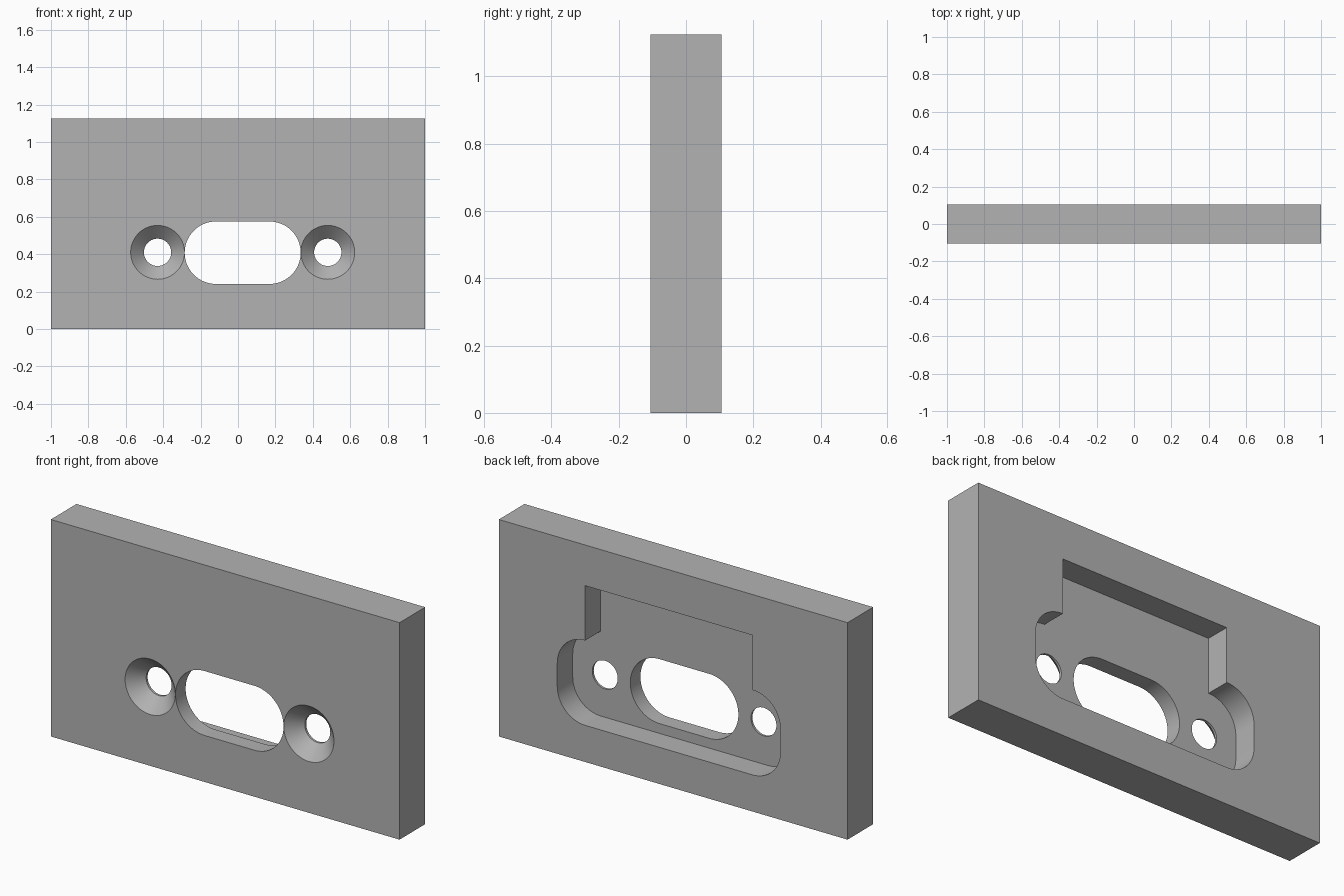
import bpy, bmesh
from math import sin, cos, pi

cube = bpy.data.objects.get("Cube")
if cube:
    bpy.data.objects.remove(cube, do_unlink=True)

WIDTH, DEPTH, HEIGHT = 2.0, 0.21, 1.125
FRONT, BACK = -DEPTH / 2, DEPTH / 2
FLOOR = BACK - 0.127          # bottom of the rear pocket
CX, CZ = 0.025, 0.41          # centre of the openings

grey = bpy.data.materials.new("plain grey")
grey.use_nodes = True
colour = (0.45, 0.45, 0.45, 1)
grey.diffuse_color = colour
grey.node_tree.nodes["Principled BSDF"].inputs["Base Color"].default_value = colour


def arc(x, z, radius, start, end, steps=16):
    """Points of an arc in the xz plane, angles in quarter turns."""
    angles = [(start + (end - start) * i / steps) * pi / 2 for i in range(steps + 1)]
    return [(x + radius * cos(a), z + radius * sin(a)) for a in angles]


def loft(name, sections):
    """Closed solid through outlines placed at successive y positions."""
    bm = bmesh.new()
    rings = [[bm.verts.new((x, y, z)) for x, z in outline] for y, outline in sections]
    for a, b in zip(rings, rings[1:]):
        for i in range(len(a)):
            j = (i + 1) % len(a)
            bm.faces.new((a[i], a[j], b[j], b[i]))
    bm.faces.new(rings[0])
    bm.faces.new(rings[-1])
    bmesh.ops.recalc_face_normals(bm, faces=bm.faces)
    mesh = bpy.data.meshes.new(name)
    bm.to_mesh(mesh)
    bm.free()
    mesh.materials.append(grey)
    obj = bpy.data.objects.new(name, mesh)
    bpy.context.collection.objects.link(obj)
    return obj


# Plate
w = WIDTH / 2
block = [(-w, 0), (w, 0), (w, HEIGHT), (-w, HEIGHT)]
plate = loft("mounting_plate", [(FRONT, block), (BACK, block)])

# Rear pocket: wide rounded recess with a rectangular recess above it
half, r, side = 0.48, 0.16, 0.06
pocket = (arc(CX + half, CZ - side, r, -1, 0)
          + arc(CX + half, CZ + side, r, 0, 1)
          + [(CX + half, 0.914), (CX - half, 0.914)]
          + arc(CX - half, CZ + side, r, 1, 2)
          + arc(CX - half, CZ - side, r, 2, 3))
cutters = [loft("pocket_cutter", [(FLOOR, pocket), (BACK + 0.1, pocket)])]

# Central slot with round ends
slot_r, slot_half = 0.167, 0.143
slot = (arc(CX + slot_half, CZ - 0.002, slot_r, -1, 1, 32)
        + arc(CX - slot_half, CZ - 0.002, slot_r, 1, 3, 32))
cutters.append(loft("slot_cutter", [(FRONT - 0.1, slot), (BACK + 0.1, slot)]))

# Countersunk screw holes
HOLE_R, SINK_R, OVER = 0.073, 0.144, 0.02
for name, sign in (("left", 1), ("right", -1)):
    def circle(radius):
        return arc(CX + sign * 0.455, CZ, radius, 0, 4, 64)[:-1]
    cutters.append(loft(name + "_screw_hole_cutter", [
        (FRONT - OVER, circle(SINK_R + OVER)),
        (FRONT + SINK_R - HOLE_R, circle(HOLE_R)),
        (BACK + 0.1, circle(HOLE_R))]))

# Cut the openings, then drop the cutters
bpy.ops.object.select_all(action="DESELECT")
bpy.context.view_layer.objects.active = plate
plate.select_set(True)
for cutter in cutters:
    cutter.hide_render = True
    mod = plate.modifiers.new(cutter.name, "BOOLEAN")
    mod.operation = "DIFFERENCE"
    mod.solver = "EXACT"
    mod.object = cutter
    bpy.ops.object.modifier_apply(modifier=mod.name)
    bpy.data.objects.remove(cutter, do_unlink=True)

bpy.ops.object.shade_smooth_by_angle(angle=pi / 6)
